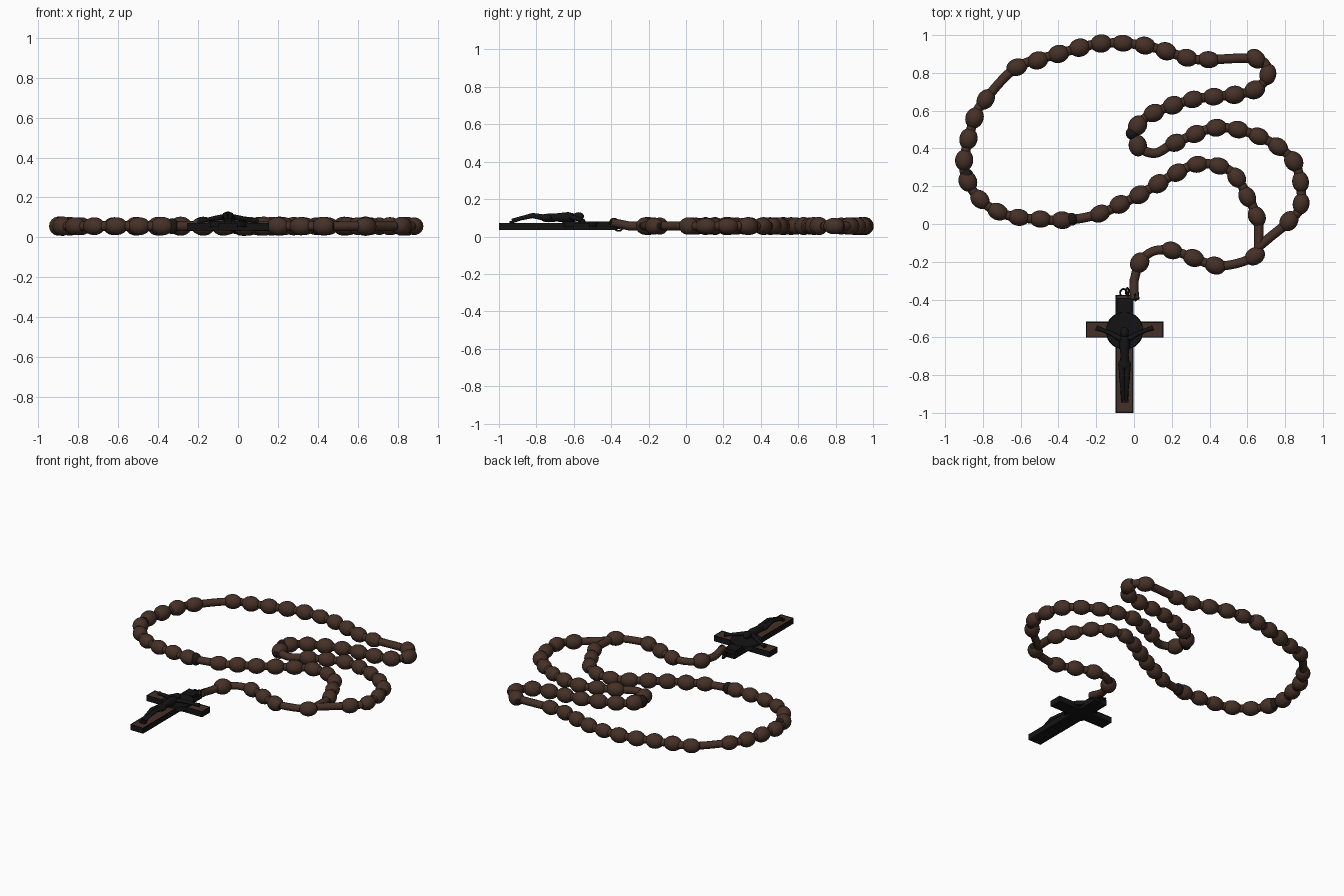
import bpy, bmesh, math, random
from mathutils import Vector, Matrix

cube = bpy.data.objects.get("Cube")
if cube:
    bpy.data.objects.remove(cube, do_unlink=True)
random.seed(4)
HEIGHT = 0.056


def material(name, colour):
    mat = bpy.data.materials.new(name)
    mat.use_nodes = True
    rgba = (*colour, 1)
    mat.diffuse_color = rgba
    mat.node_tree.nodes["Principled BSDF"].inputs["Base Color"].default_value = rgba
    return mat


wood = material("brown wood", (0.06, 0.03, 0.02))
dark = material("dark hole", (0.012, 0.009, 0.008))
metal = material("black metal", (0.007, 0.007, 0.007))


def add_mesh(name, bm, mats, smooth=True):
    mesh = bpy.data.meshes.new(name)
    bm.to_mesh(mesh)
    bm.free()
    for mat in mats:
        mesh.materials.append(mat)
    for poly in mesh.polygons:
        poly.use_smooth = smooth
    obj = bpy.data.objects.new(name, mesh)
    bpy.context.collection.objects.link(obj)
    return obj


def spline(points, steps=12):
    """Smooth path running through every given point."""
    pts = [Vector(p).to_3d() for p in points]
    ext = [2 * pts[0] - pts[1]] + pts + [2 * pts[-1] - pts[-2]]
    out = []
    for a, b, c, d in zip(ext, ext[1:], ext[2:], ext[3:]):
        for i in range(steps):
            t = i / steps
            out.append(0.5 * (2 * b + (c - a) * t + (2 * a - 5 * b + 4 * c - d) * t ** 2
                              + (3 * b - a - 3 * c + d) * t ** 3))
    return out + [pts[-1]]


def tube(name, points, radii, mat):
    """Round tube along a path; radii is one number or one per point."""
    curve = bpy.data.curves.new(name, "CURVE")
    curve.dimensions = "3D"
    curve.bevel_depth = 1
    curve.bevel_resolution = 2
    curve.use_fill_caps = True
    line = curve.splines.new("POLY")
    line.points.add(len(points) - 1)
    for i, (pt, p) in enumerate(zip(line.points, points)):
        pt.co = (*p, 1)
        pt.radius = radii[i] if isinstance(radii, (list, tuple)) else radii
    temp = bpy.data.objects.new(name, curve)
    bpy.context.collection.objects.link(temp)
    bpy.context.view_layer.update()
    mesh = bpy.data.meshes.new_from_object(
        temp.evaluated_get(bpy.context.evaluated_depsgraph_get()))
    bpy.data.objects.remove(temp, do_unlink=True)
    mesh.materials.clear()
    mesh.materials.append(mat)
    for poly in mesh.polygons:
        poly.use_smooth = True
    obj = bpy.data.objects.new(name, mesh)
    bpy.context.collection.objects.link(obj)


def ellipsoid(name, centre, size, mat, turn=0):
    bm = bmesh.new()
    bmesh.ops.create_uvsphere(bm, u_segments=16, v_segments=10, radius=1)
    bm.transform(Matrix.Translation(centre) @ Matrix.Rotation(turn, 4, "Z")
                 @ Matrix.Diagonal((*size, 1)))
    return add_mesh(name, bm, [mat])


def bead(name, x, y, direction):
    """Barrel bead whose pole faces, around the drilled hole, are dark."""
    bm = bmesh.new()
    bmesh.ops.create_uvsphere(bm, u_segments=18, v_segments=14, radius=1)
    for face in bm.faces:
        face.material_index = int(abs(face.calc_center_median().z) > 0.93)
    width = random.uniform(0.044, 0.049)
    turn = math.atan2(direction.y, direction.x)
    bm.transform(Matrix.Translation((x, y, HEIGHT)) @ Matrix.Rotation(turn, 4, "Z")
                 @ Matrix.Rotation(math.pi / 2, 4, "Y")
                 @ Matrix.Diagonal((width, width, 0.057, 1)))
    add_mesh(name, bm, [wood, dark])


def bead_run(name, points, count):
    """Beads spaced evenly along the path, the first and last at its ends."""
    path = spline(points)
    lengths = [0]
    for a, b in zip(path, path[1:]):
        lengths.append(lengths[-1] + (b - a).length)
    for n in range(count):
        target = lengths[-1] * n / (count - 1)
        i = next((k for k in range(len(path) - 1) if lengths[k + 1] >= target), len(path) - 2)
        f = (target - lengths[i]) / (lengths[i + 1] - lengths[i])
        p = path[i].lerp(path[i + 1], f)
        bead(f"{name}_bead_{n + 1}", p.x, p.y, path[i + 1] - path[i])


# Five groups of ten beads around the loop
groups = [
    [(.65, .04), (.54, .25), (.44, .31), (.33, .315), (.225, .27), (.02, .15), (-.18, .055)],
    [(-.38, .02), (-.61, .035), (-.72, .065), (-.81, .125), (-.875, .215), (-.9, .33),
     (-.845, .56), (-.785, .66)],
    [(-.62, .83), (-.4, .9), (-.18, .955), (.055, .945), (.28, .88), (.395, .87)],
    [(.645, .875), (.71, .805), (.655, .72), (.54, .685), (.315, .66), (.1, .585),
     (.01, .505), (.02, .415)],
    [(.22, .43), (.44, .51), (.67, .46), (.85, .325), (.885, .11), (.82, .015)],
]
junction = (.66, -.12)
loop = [junction]
for number, points in enumerate(groups, 1):
    bead_run(f"group_{number}", points, 10)
    loop += points
    if number == 4:
        loop.append((.11, .375))
loop += [(.72, -.07), junction]
lift = Vector((0, 0, HEIGHT))
tube("loop_cord", [p + lift for p in spline(loop)], 0.025, wood)

# Dark knots beside a few beads
for x, y in [(-.33, .025), (-.885, .26), (-.01, .48)]:
    ellipsoid("knot", (x, y, HEIGHT), (.034, .034, .04), dark)

# Hanging strand from the junction to the cross
bead("junction_bead", .64, -.17, Vector((.6, .4, 0)))
bead_run("strand", [(.43, -.22), (.315, -.18), (.2, -.14)], 3)
bead("end_bead", .03, -.205, Vector((.5, .8, 0)))
strand = [junction, (.64, -.17), (.54, -.21), (.43, -.22), (.315, -.18), (.2, -.14),
          (.1, -.145), (.03, -.205), (0, -.3)]
path = [p + lift for p in spline(strand)] + [Vector((0, -.35, .066)), Vector((.005, -.4, .076))]
tube("strand_cord", path, 0.024, wood)

# Metal rings joining cord and cross
for x, y, z, tilt in [(-.055, -.365, .055, .5), (-.035, -.36, .05, 1.2),
                      (-.015, -.375, .06, .3), (.008, -.385, .075, 1.4)]:
    turn = Matrix.Rotation(tilt, 3, "Y")
    ring = [Vector((x, y, z)) + turn @ Vector((.021 * math.cos(a), .021 * math.sin(a), 0))
            for a in (math.tau * i / 16 for i in range(17))]
    tube("link_ring", ring, 0.005, metal)

# Cross body: metal frame with a wood inlay sunk in its top
MID, HALF, ARM = -.05, .047, .205
TOP, BOTTOM, ARM_TOP, ARM_BOTTOM = -.375, -1, -.517, -.602
side = [(HALF, BOTTOM), (HALF, ARM_BOTTOM), (ARM, ARM_BOTTOM),
        (ARM, ARM_TOP), (HALF, ARM_TOP), (HALF, TOP)]
outline = side + [(-x, y) for x, y in reversed(side)]
bm = bmesh.new()
base = bm.faces.new([bm.verts.new((MID + x, y, .035)) for x, y in outline])
top = bmesh.ops.extrude_face_region(bm, geom=[base])["geom"]
bmesh.ops.translate(bm, vec=(0, 0, .038), verts=[v for v in top if isinstance(v, bmesh.types.BMVert)])
bmesh.ops.recalc_face_normals(bm, faces=bm.faces)
lid = max(bm.faces, key=lambda f: f.calc_center_median().z)
bmesh.ops.inset_region(bm, faces=[lid], thickness=.009, depth=-.004)
lid.material_index = 1
add_mesh("cross", bm, [metal, wood], smooth=False)


def plate(name, x, y, z, size):
    bm = bmesh.new()
    bmesh.ops.create_cube(bm, size=1)
    bm.transform(Matrix.Translation((x, y, z)) @ Matrix.Diagonal((*size, 1)))
    add_mesh(name, bm, [metal], smooth=False)


plate("top_plaque", MID, -.43, .075, (.08, .075, .012))

# Round medallion behind the figure
bm = bmesh.new()
bmesh.ops.create_cone(bm, cap_ends=True, segments=40, radius1=.1, radius2=.096, depth=.03)
bm.transform(Matrix.Translation((MID, -.565, .066)))
add_mesh("medallion", bm, [metal], smooth=False)

# Figure: head, torso, cloth, mirrored arms and legs
ellipsoid("figure_head", (MID, -.575, .108), (.022, .03, .022), metal)
tube("figure_torso", [(MID, -.59, .1), (MID, -.63, .102), (MID, -.69, .102), (MID, -.74, .1)],
     [.02, .029, .022, .024], metal)
ellipsoid("figure_cloth", (MID, -.745, .1), (.034, .035, .022), metal)
for name, s in (("left", 1), ("right", -1)):
    tube(f"figure_{name}_arm", [(MID + s * x, y, z) for x, y, z in
         [(.02, -.61, .103), (.07, -.58, .095), (.115, -.562, .086), (.15, -.55, .082)]],
         [.014, .012, .01, .013], metal)
    tube(f"figure_{name}_leg", [(MID + s * x, y, z) for x, y, z in
         [(.015, -.75, .1), (.014, -.82, .112), (.01, -.88, .098), (.007, -.93, .083)]],
         [.017, .014, .011, .012], metal)
plate("foot_rest", MID, -.935, .076, (.04, .02, .012))
